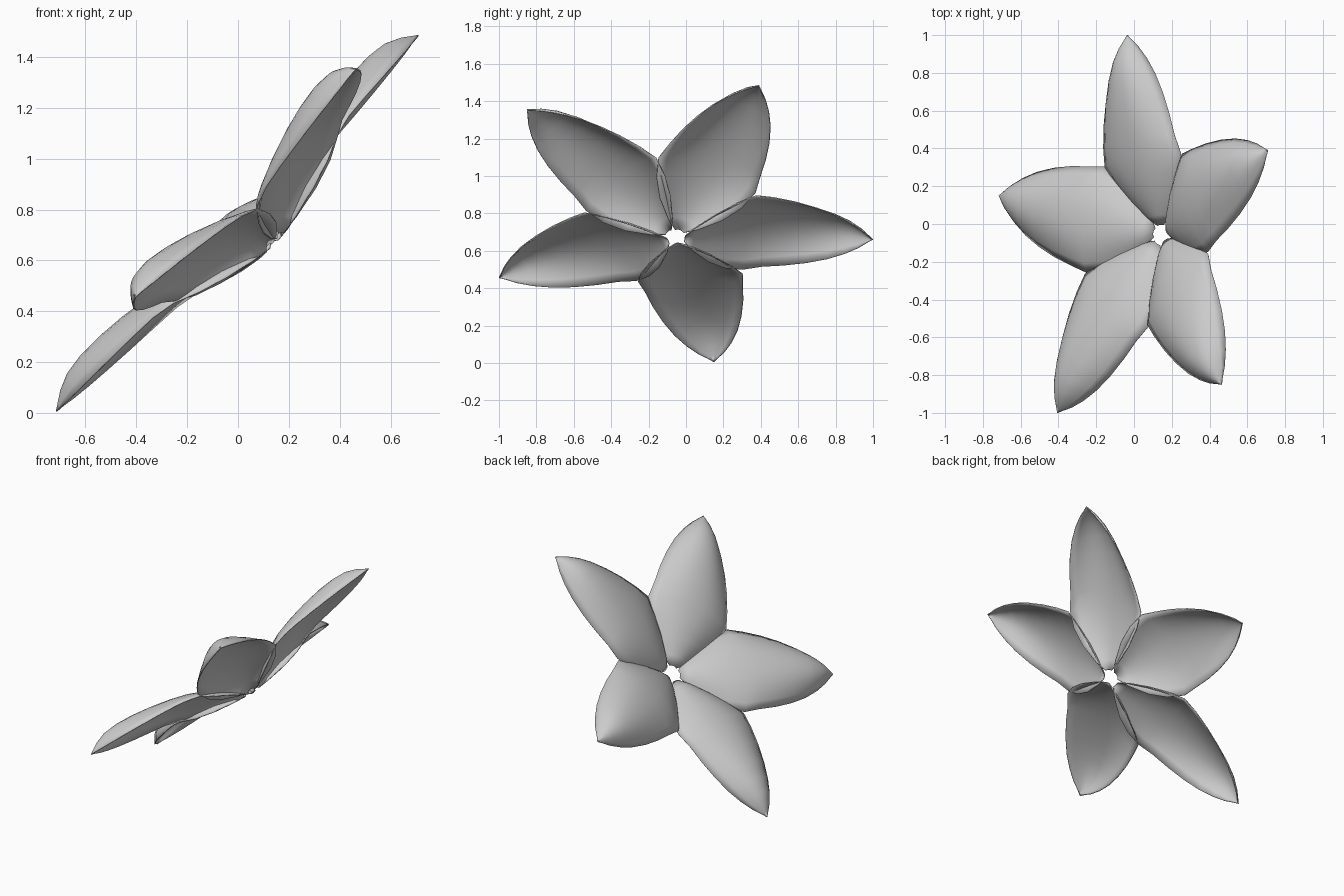
import bpy, bmesh
from mathutils import Vector

if "Cube" in bpy.data.objects:
    bpy.data.objects.remove(bpy.data.objects["Cube"])

centre = Vector((0.135, -0.055, 0.68))
normal = Vector((-1, 0.1, 1)).normalized()
tips = [(-0.035, 1.0, 0.66), (0.71, 0.39, 1.485), (0.465, -0.85, 1.355),
        (-0.405, -1.0, 0.455), (-0.715, 0.15, 0.005)]

# petal stations: distance along axis, half width, crest height, edge height
stations = [(0.05, 0.025, 0.0, -0.012), (0.10, 0.09, 0.04, -0.003),
            (0.20, 0.185, 0.10, 0.022), (0.30, 0.25, 0.146, 0.056),
            (0.40, 0.285, 0.18, 0.10), (0.50, 0.267, 0.206, 0.122),
            (0.62, 0.246, 0.23, 0.132), (0.74, 0.214, 0.245, 0.14),
            (0.85, 0.172, 0.25, 0.148), (0.94, 0.122, 0.241, 0.155),
            (1.01, 0.07, 0.214, 0.162), (1.05, 0.03, 0.19, 0.168),
            (1.08, 0.002, 0.172, 0.17)]
ACROSS = 12


def petal(name, tip):
    """Arched leaf-shaped shell running from the flower centre to its tip."""
    d = Vector(tip) - centre
    height = d.dot(normal)
    flat = d - normal * height
    k = flat.length / 1.08
    u = flat.normalized()
    v = normal.cross(u)
    bm = bmesh.new()
    rows = []
    for r, w, crest, edge in stations:
        lift = (height - 0.17) * r / 1.08
        row = []
        for i in range(ACROSS + 1):
            s = 2 * i / ACROSS - 1
            h = edge + (crest - edge) * (1 - abs(s) ** 2.2) + lift
            row.append(bm.verts.new(centre + u * r * k + v * s * w + normal * h))
        rows.append(row)
    for a, b in zip(rows, rows[1:]):
        for i in range(ACROSS):
            bm.faces.new((a[i], b[i], b[i + 1], a[i + 1]))
    mesh = bpy.data.meshes.new(name)
    bm.to_mesh(mesh)
    bm.free()
    ob = bpy.data.objects.new(name, mesh)
    bpy.context.collection.objects.link(ob)
    # thin petal wall, growing inwards
    mod = ob.modifiers.new("thickness", 'SOLIDIFY')
    mod.thickness = 0.006
    mod.offset = -1
    bpy.ops.object.select_all(action='DESELECT')
    ob.select_set(True)
    bpy.context.view_layer.objects.active = ob
    bpy.ops.object.shade_smooth_by_angle()


for n, tip in enumerate(tips):
    petal(f"petal_{n + 1}", tip)
